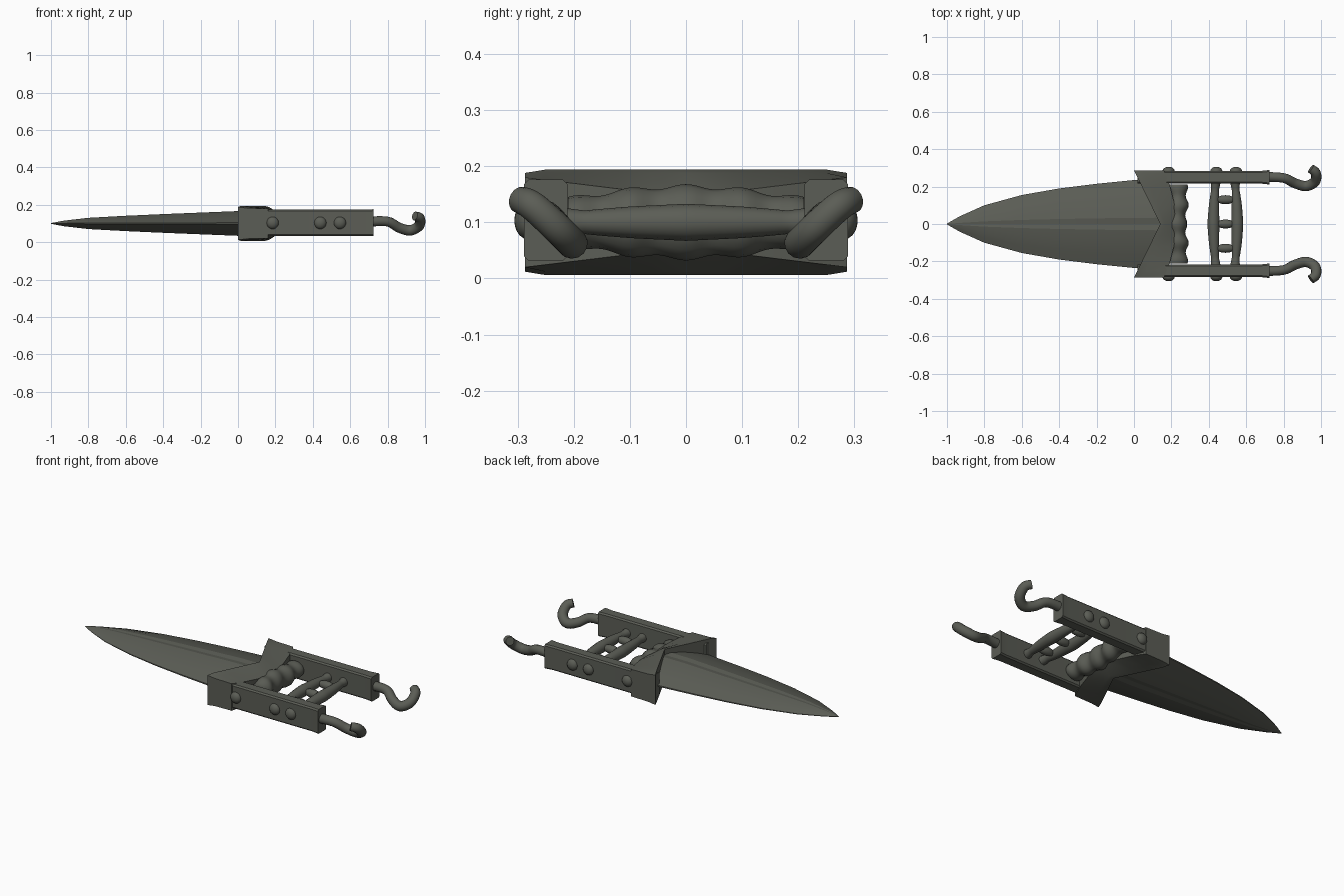
import bpy, bmesh, math
from mathutils import Vector

cube = bpy.data.objects.get("Cube")
if cube:
    bpy.data.objects.remove(cube, do_unlink=True)

COLOR = (0.105, 0.11, 0.092, 1)
steel = bpy.data.materials.new("dark steel")
steel.use_nodes = True
steel.diffuse_color = COLOR
steel.node_tree.nodes["Principled BSDF"].inputs["Base Color"].default_value = COLOR
MID = 0.1


def finish(ob, angle=35):
    ob.data.materials.append(steel)
    bpy.ops.object.select_all(action='DESELECT')
    ob.select_set(True)
    bpy.context.view_layer.objects.active = ob
    bpy.ops.object.shade_smooth_by_angle(angle=math.radians(angle))
    return ob


def loft(name, rings, angle=35):
    """Skin a list of equally long closed rings and cap both ends."""
    bm = bmesh.new()
    loops = [[bm.verts.new(p) for p in ring] for ring in rings]
    n = len(rings[0])
    for a, b in zip(loops, loops[1:]):
        for i in range(n):
            bm.faces.new((a[i], a[(i + 1) % n], b[(i + 1) % n], b[i]))
    bm.faces.new(loops[0])
    bm.faces.new(loops[-1])
    bmesh.ops.recalc_face_normals(bm, faces=bm.faces)
    me = bpy.data.meshes.new(name)
    bm.to_mesh(me)
    bm.free()
    ob = bpy.data.objects.new(name, me)
    bpy.context.collection.objects.link(ob)
    return finish(ob, angle)


def tube(name, points, radii, sides=14, steps=6):
    """Round tube through smoothed path points."""
    pts = [Vector(p) for p in points]
    path = []
    for i in range(len(pts) - 1):
        p0, p1 = pts[max(i - 1, 0)], pts[i]
        p2, p3 = pts[i + 1], pts[min(i + 2, len(pts) - 1)]
        for s in range(steps):
            t = s / steps
            q = 0.5 * (2 * p1 + (p2 - p0) * t + (2 * p0 - 5 * p1 + 4 * p2 - p3) * t * t
                       + (3 * p1 - p0 - 3 * p2 + p3) * t ** 3)
            path.append((q, radii[i] + (radii[i + 1] - radii[i]) * t))
    path.append((pts[-1], radii[-1]))
    rings, normal = [], Vector((0, 0, 1))
    for i, (p, r) in enumerate(path):
        d = (path[min(i + 1, len(path) - 1)][0] - path[max(i - 1, 0)][0]).normalized()
        normal = (normal - d * normal.dot(d)).normalized()
        side = d.cross(normal)
        rings.append([p + r * (normal * math.cos(a) + side * math.sin(a))
                      for a in (2 * math.pi * k / sides for k in range(sides))])
    return loft(name, rings, 50)


def ball(name, loc, scale):
    bpy.ops.mesh.primitive_uv_sphere_add(segments=16, ring_count=10, radius=1, location=loc)
    ob = bpy.context.object
    ob.name = name
    ob.scale = scale
    return finish(ob, 60)


# Blade: leaf outline with ridged section
half = [(1, 0.06), (0.72, 0.45), (0.42, 0.8), (0.14, 1), (0, 0.93)]
upper = half + [(-y, z) for y, z in half[-2::-1]]
section = upper + [(y, -z) for y, z in reversed(upper)]
stations = [(-1, 0.002, 0.002), (-0.93, 0.042, 0.015), (-0.8, 0.1, 0.03),
            (-0.6, 0.155, 0.041), (-0.4, 0.19, 0.05), (-0.2, 0.215, 0.058),
            (0, 0.235, 0.066), (0.15, 0.24, 0.066)]
loft("blade", [[(x, y * w, MID + z * t) for y, z in section] for x, w, t in stations], 12)

# Guard: V-shaped collar, tall at the front and sloping to the grip
rings = []
for y in (-0.287, -0.25, -0.2, -0.12, -0.06, 0, 0.06, 0.12, 0.2, 0.25, 0.287):
    u = abs(y) / 0.287
    front = 0.14 * (1 - u)
    rear = 0.16 + 0.065 * (1 - u * u)
    half_tall = 0.088 if u == 1 else 0.094
    ridge = front + (rear - front) * 0.3
    low = 0.045 + 0.035 * u
    rings.append([(front, y, MID - half_tall), (front, y, MID + half_tall),
                  (ridge, y, MID + half_tall - 0.006), (rear, y, MID + low),
                  (rear, y, MID - low), (ridge, y, MID - half_tall + 0.006)])
loft("guard", rings, 30)

# Scalloped pad behind the guard
rings = []
for i in range(45):
    y = -0.21 + 0.42 * i / 44
    wave = math.cos(y * 2 * math.pi / 0.1)
    rx = 0.05 + 0.008 * wave
    rz = 0.042 + 0.022 * math.cos(y * math.pi / 0.42) + 0.004 * wave
    cx = 0.215 + 0.02 * math.cos((abs(y) - 0.12) * 8)
    rings.append([(cx + rx * math.cos(a), y, MID + rz * math.sin(a))
                  for a in (math.pi * k / 8 for k in range(16))])
loft("scalloped_pad", rings, 60)

# Side bars, rivets and hooks, mirrored left and right
hook = [(0.7, 0.252, 0.11), (0.8, 0.246, 0.11), (0.86, 0.218, 0.078), (0.92, 0.203, 0.063),
        (0.968, 0.228, 0.088), (0.972, 0.272, 0.128), (0.945, 0.296, 0.14)]
for name, s in (("left", 1), ("right", -1)):
    rings = []
    for x, w, h in ((0.02, 0.033, 0.07), (0.15, 0.034, 0.071), (0.68, 0.034, 0.071),
                    (0.725, 0.039, 0.072)):
        c = 0.008
        corner = [(w, h - c), (w - c, h)]
        profile = corner + [(-y, z) for y, z in reversed(corner)]
        profile += [(-y, -z) for y, z in profile]
        rings.append([(x, s * (0.25 + y), 0.104 + z) for y, z in profile])
    loft("side_bar_" + name, rings, 25)
    for i, x in enumerate((0.185, 0.44, 0.545)):
        ball(f"rivet_{name}_{i + 1}", (x, s * 0.282, 0.103), (0.033, 0.024, 0.033))
    tube("hook_" + name, [(x, s * y, z) for x, y, z in hook],
         [0.027, 0.026, 0.027, 0.028, 0.028, 0.027, 0.024])

# Twin grip bars, bowed outward, with links between
for name, x, bow in (("front", 0.437, -1), ("rear", 0.54, 1)):
    ys = (-0.225, -0.18, -0.1, 0, 0.1, 0.18, 0.225)
    tube("grip_bar_" + name,
         [(x + bow * 0.012 * math.cos(y * math.pi / 0.45), y, MID) for y in ys],
         [0.028, 0.021, 0.028, 0.033, 0.028, 0.021, 0.028])
for i, y in enumerate((-0.13, 0, 0.13)):
    ball(f"grip_link_{i + 1}", (0.489, y, MID), (0.052, 0.024, 0.024))
